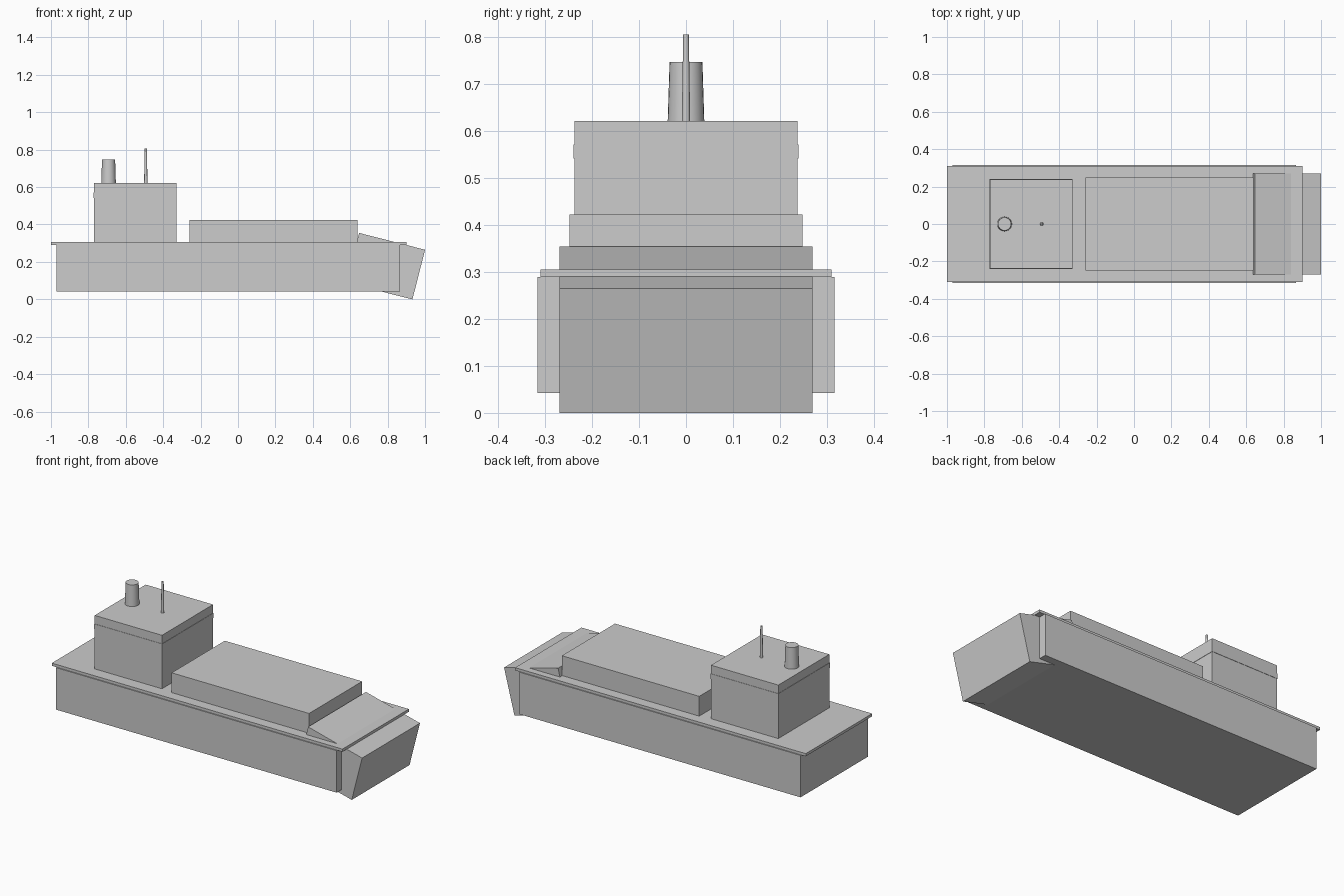
import bpy
from math import radians

cube = bpy.data.objects.get("Cube")
if cube:
    bpy.data.objects.remove(cube, do_unlink=True)

# Single paint colour
grey = bpy.data.materials.new("light_grey")
grey.use_nodes = True
colour = (0.604, 0.604, 0.604, 1)
grey.diffuse_color = colour
grey.node_tree.nodes["Principled BSDF"].inputs["Base Color"].default_value = colour


def finish(name):
    obj = bpy.context.object
    obj.name = obj.data.name = name
    obj.data.materials.append(grey)
    return obj


def box(name, x0, x1, half_width, z0, z1, tilt=0):
    bpy.ops.mesh.primitive_cube_add(
        size=1, location=((x0 + x1) / 2, 0, (z0 + z1) / 2))
    obj = finish(name)
    obj.scale = (x1 - x0, half_width * 2, z1 - z0)
    obj.rotation_euler.y = tilt
    return obj


def tapered_post(name, x, r0, r1, z0, z1, sides):
    bpy.ops.mesh.primitive_cone_add(
        vertices=sides, radius1=r0, radius2=r1, depth=z1 - z0,
        location=(x, 0, (z0 + z1) / 2))
    finish(name)
    bpy.ops.object.shade_smooth_by_angle(angle=radians(40))


# Hull, overhanging deck and tilted bow block
box("hull", -0.97, 0.866, 0.316, 0.042, 0.29)
box("deck", -1.0, 0.9, 0.31, 0.29, 0.306)
box("bow", 0.608, 0.972, 0.27, 0.04, 0.314, radians(14.3))

# Cargo block and bridge with its slightly raised window band
box("cargo", -0.26, 0.638, 0.248, 0.306, 0.423)
box("bridge", -0.77, -0.33, 0.238, 0.306, 0.622)
box("window_band", -0.772, -0.328, 0.24, 0.542, 0.572)

# Funnel and mast on the bridge roof
tapered_post("funnel", -0.692, 0.039, 0.035, 0.622, 0.748, 24)
tapered_post("mast", -0.493, 0.009, 0.006, 0.622, 0.806, 12)
